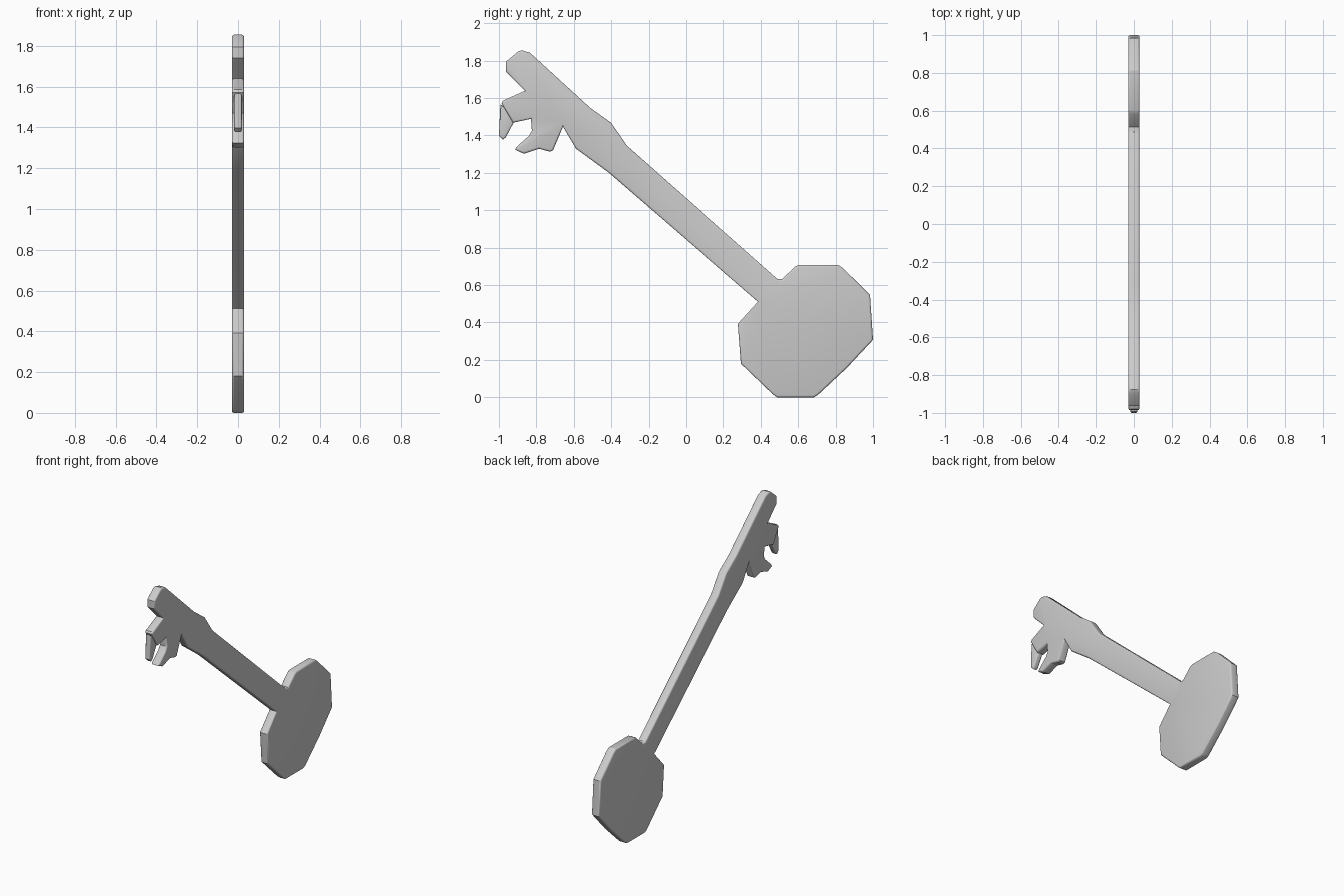
import bpy, bmesh, math

if "Cube" in bpy.data.objects:
    bpy.data.objects.remove(bpy.data.objects["Cube"])


def plate(name, outline, half, edge):
    """Extrude a side-view (y, z) outline along x and round both rims."""
    bm = bmesh.new()
    face = bm.faces.new([bm.verts.new((-half, y, z)) for y, z in outline])
    ext = bmesh.ops.extrude_face_region(bm, geom=[face])
    for v in ext["geom"]:
        if isinstance(v, bmesh.types.BMVert):
            v.co.x = half
    bmesh.ops.recalc_face_normals(bm, faces=bm.faces[:])
    rim = [e for e in bm.edges if abs(e.verts[0].co.x - e.verts[1].co.x) < 1e-6]
    bmesh.ops.bevel(bm, geom=rim, offset=edge, segments=3, profile=0.5,
                    affect='EDGES', clamp_overlap=True)
    bmesh.ops.recalc_face_normals(bm, faces=bm.faces[:])
    mesh = bpy.data.meshes.new(name)
    bm.to_mesh(mesh)
    bm.free()
    ob = bpy.data.objects.new(name, mesh)
    bpy.context.collection.objects.link(ob)
    bpy.ops.object.select_all(action='DESELECT')
    ob.select_set(True)
    bpy.context.view_layer.objects.active = ob
    bpy.ops.object.shade_smooth_by_angle(angle=math.radians(31))
    return ob


# Upper edge of the shaft, from tip to bow
shaft_top = [(-.898, 1.848), (-.877, 1.855), (-.834, 1.842), (-.513, 1.548),
             (-.401, 1.468), (-.316, 1.345), (.487, .634)]
# Octagonal bow (handle)
bow = [(.513, .631), (.583, .698), (.604, .708), (.813, .708), (.84, .69),
       (.984, .548), (1.0, .307), (.861, .158), (.706, .013), (.684, 0),
       (.487, 0), (.465, .016), (.294, .18), (.278, .393), (.385, .511)]
# Lower edge of the shaft with its collar
shaft_bottom = [(-.412, 1.2), (-.588, 1.329), (-.658, 1.447)]
# Notched bit and shaft end
bit = [(-.711, 1.32), (-.727, 1.313), (-.786, 1.329), (-.866, 1.302),
       (-.914, 1.324), (-.904, 1.34), (-.84, 1.398), (-.824, 1.425),
       (-.829, 1.489), (-.925, 1.468), (-.986, 1.572), (-.979, 1.586),
       (-.861, 1.639), (-.963, 1.741), (-.963, 1.794)]
plate("key_body", shaft_top + bow + shaft_bottom + bit, .03, .011)

# Thinner outer tooth of the bit
plate("outer_tooth", [(-.992, 1.567), (-.95, 1.56), (-.915, 1.48), (-.963, 1.385),
                      (-.979, 1.377), (-1.0, 1.398)][:1]
      + [(-.94, 1.53), (-.918, 1.475), (-.963, 1.39), (-.979, 1.377), (-1.0, 1.398)],
      .019, .009)
